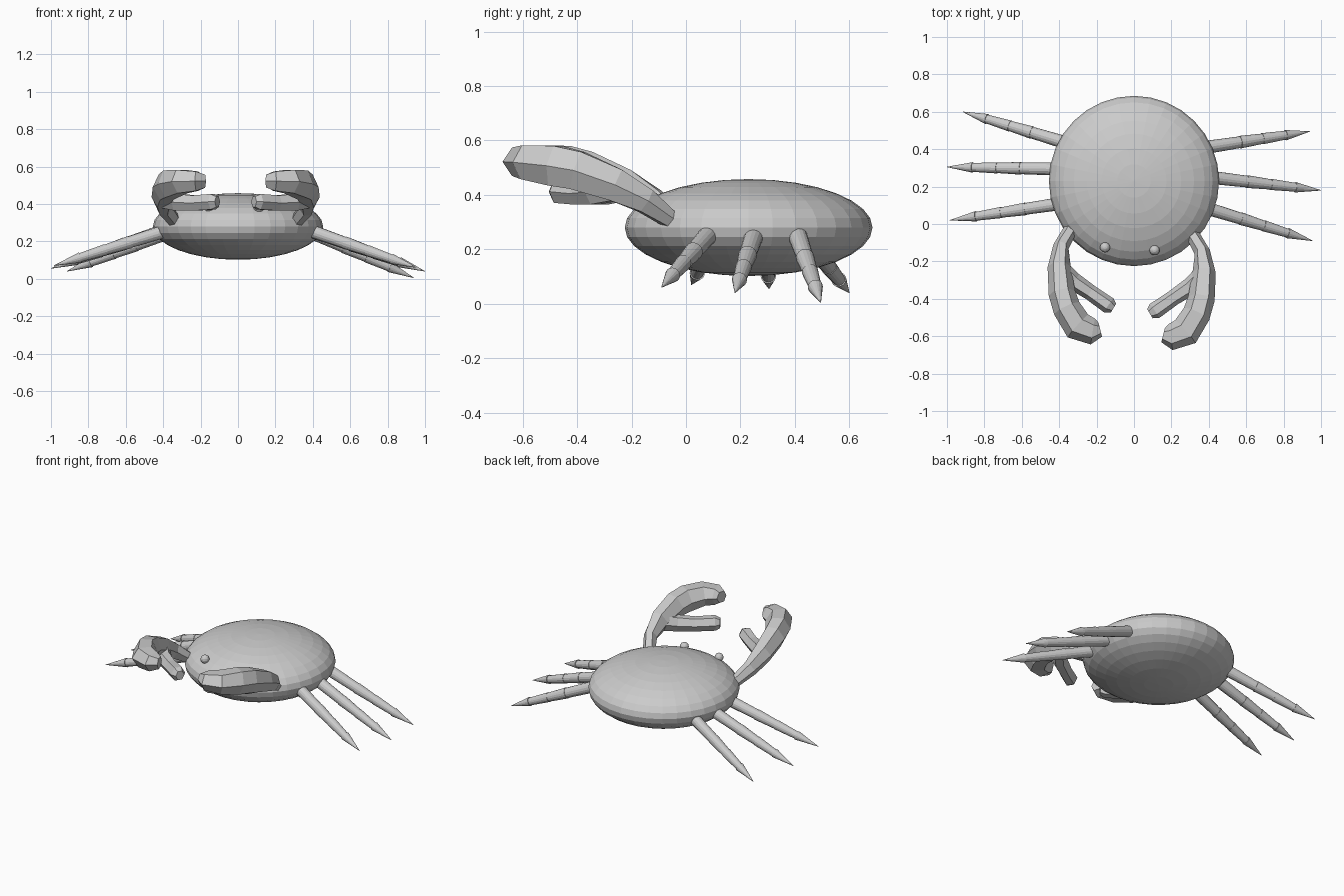
import bpy, bmesh, math
from mathutils import Vector

if "Cube" in bpy.data.objects:
    bpy.data.objects.remove(bpy.data.objects["Cube"])

shell = bpy.data.materials.new("shell_grey")
shell.diffuse_color = (0.6, 0.6, 0.6, 1)
shell.use_nodes = True
shell.node_tree.nodes["Principled BSDF"].inputs["Base Color"].default_value = shell.diffuse_color


def make_object(name, bm):
    bmesh.ops.recalc_face_normals(bm, faces=bm.faces)
    mesh = bpy.data.meshes.new(name)
    bm.to_mesh(mesh)
    bm.free()
    mesh.materials.append(shell)
    ob = bpy.data.objects.new(name, mesh)
    bpy.context.collection.objects.link(ob)
    return ob


def ball(name, centre, radii, segments, rings):
    bm = bmesh.new()
    bmesh.ops.create_uvsphere(bm, u_segments=segments, v_segments=rings, radius=1)
    bmesh.ops.scale(bm, vec=radii, verts=bm.verts)
    bmesh.ops.translate(bm, vec=centre, verts=bm.verts)
    return make_object(name, bm)


def loft(bm, sections, sides):
    """Skin rings given as (centre, half width, half height) along a path."""
    pts = [Vector(s[0]) for s in sections]
    rings = []
    for i, (c, w, h) in enumerate(sections):
        d = (pts[min(i + 1, len(pts) - 1)] - pts[max(i - 1, 0)]).normalized()
        side = d.cross(Vector((0, 0, 1))).normalized()
        up = side.cross(d)
        rings.append([bm.verts.new(pts[i] + side * w * math.cos(a) + up * h * math.sin(a))
                      for a in (2 * math.pi * k / sides for k in range(sides))])
    for a, b in zip(rings, rings[1:]):
        for k in range(sides):
            n = (k + 1) % sides
            bm.faces.new((a[k], a[n], b[n], b[k]))
    bm.faces.new(rings[0])
    bm.faces.new(rings[-1])


# Body shell
ball("body", (0, 0.23, 0.28), (0.455, 0.455, 0.178), 32, 16)

# Eyes
ball("left_eye", (-0.155, -0.125, 0.385), (0.027,) * 3, 16, 8)
ball("right_eye", (0.11, -0.14, 0.38), (0.027,) * 3, 16, 8)

# Legs: three tapered segments and a pointed tip, as (start, end, radius, end radius)
segments = [(-0.15, 0.30, 0.036, 0.031), (0.28, 0.53, 0.034, 0.027),
            (0.51, 0.77, 0.030, 0.023), (0.75, 1.0, 0.028, 0.001)]
legs = {
    "right_rear_leg": ((0.42, 0.415, 0.235), (0.94, 0.495, 0.005)),
    "right_middle_leg": ((0.45, 0.245, 0.235), (1.0, 0.18, 0.04)),
    "right_front_leg": ((0.42, 0.075, 0.245), (0.955, -0.09, 0.06)),
    "left_rear_leg": ((-0.40, 0.445, 0.235), (-0.915, 0.60, 0.04)),
    "left_middle_leg": ((-0.45, 0.295, 0.24), (-1.0, 0.305, 0.055)),
    "left_front_leg": ((-0.42, 0.105, 0.245), (-0.985, 0.02, 0.07)),
}
for name, (base, tip) in legs.items():
    base, tip = Vector(base), Vector(tip)
    bm = bmesh.new()
    for t0, t1, r0, r1 in segments:
        loft(bm, [(base.lerp(tip, t0), r0, r0), (base.lerp(tip, t1), r1, r1)], 16)
    make_object(name, bm)

# Claws: arm curling into the upper finger, plus a short lower finger
arm = [((0.315, -0.06, 0.310), 0.037, 0.035), ((0.365, -0.15, 0.378), 0.042, 0.052),
       ((0.375, -0.26, 0.437), 0.062, 0.070), ((0.36, -0.40, 0.490), 0.072, 0.082),
       ((0.335, -0.48, 0.507), 0.075, 0.085), ((0.275, -0.575, 0.520), 0.082, 0.072),
       ((0.195, -0.605, 0.522), 0.070, 0.060), ((0.155, -0.595, 0.522), 0.038, 0.040)]
finger = [((0.36, -0.27, 0.425), 0.045, 0.055), ((0.30, -0.335, 0.410), 0.048, 0.052),
          ((0.21, -0.395, 0.405), 0.042, 0.047), ((0.11, -0.465, 0.412), 0.045, 0.048),
          ((0.085, -0.48, 0.412), 0.028, 0.032)]
for name, sx, dx, dy in (("right_claw", 1, 0, 0), ("left_claw", -1, -0.025, 0.03)):
    bm = bmesh.new()
    for path in (arm, finger):
        loft(bm, [((sx * c[0] + dx, c[1] + dy, c[2]), w, h) for c, w, h in path], 6)
    make_object(name, bm)
